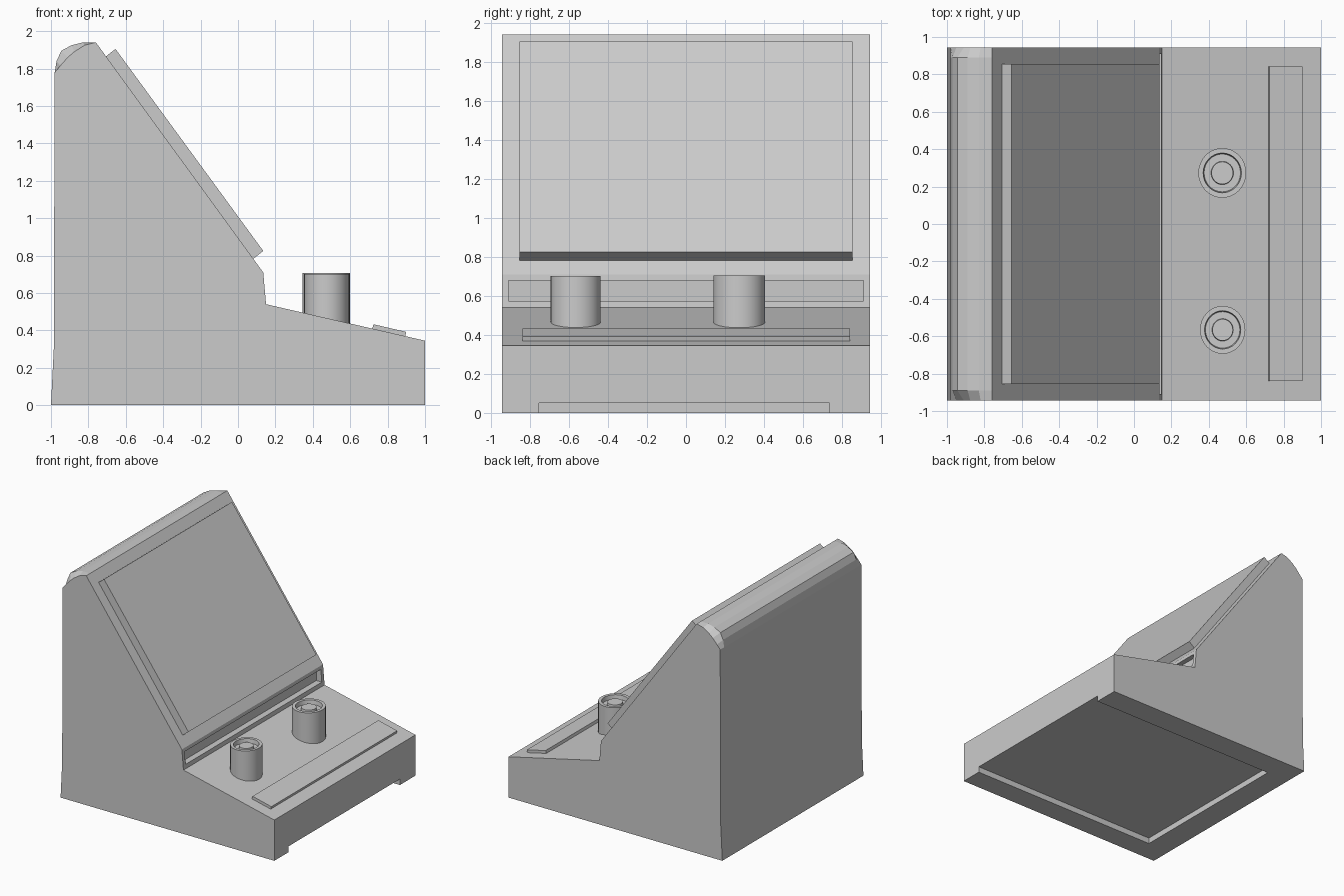
import bpy, bmesh, math
from mathutils import Vector

if "Cube" in bpy.data.objects:
    bpy.data.objects.remove(bpy.data.objects["Cube"])


def make_object(name, bm):
    bmesh.ops.recalc_face_normals(bm, faces=bm.faces)
    mesh = bpy.data.meshes.new(name)
    bm.to_mesh(mesh)
    bm.free()
    obj = bpy.data.objects.new(name, mesh)
    bpy.context.collection.objects.link(obj)
    return obj


def loft(name, sections):
    """Skin matching xz profiles, each given as (y, points), and cap the ends."""
    bm = bmesh.new()
    rings = [[bm.verts.new((x, y, z)) for x, z in pts] for y, pts in sections]
    n = len(rings[0])
    for a, b in zip(rings, rings[1:]):
        for i in range(n):
            j = (i + 1) % n
            bm.faces.new((a[i], a[j], b[j], b[i]))
    bm.faces.new(rings[0])
    bm.faces.new(rings[-1][::-1])
    return make_object(name, bm)


def prism(name, pts, y0, y1):
    return loft(name, [(y0, pts), (y1, pts)])


def box_profile(x0, x1, z0, z1):
    return [(x0, z0), (x1, z0), (x1, z1), (x0, z1)]


def smooth(obj):
    bpy.ops.object.select_all(action='DESELECT')
    obj.select_set(True)
    bpy.context.view_layer.objects.active = obj
    bpy.ops.object.shade_smooth_by_angle(angle=math.radians(30))


def cut(obj, cutter):
    mod = obj.modifiers.new("cut", 'BOOLEAN')
    mod.operation = 'DIFFERENCE'
    mod.solver = 'EXACT'
    mod.object = cutter
    cutter.hide_render = True
    bpy.context.view_layer.objects.active = obj
    bpy.ops.object.modifier_apply(modifier=mod.name)
    bpy.data.objects.remove(cutter)


# Console body: rounded top back edge, corners shaved at both ends
base = [(-1, 0), (1, 0), (1, 0.345), (0.15, 0.54), (0.135, 0.71), (-0.76, 1.94)]
back = [(-0.98, 1.78), (-0.985, 0.3)]
full = base + [(-0.83, 1.94), (-0.89, 1.925), (-0.945, 1.895), (-0.97, 1.84)] + back
shaved = base + [(-0.82, 1.925), (-0.875, 1.89), (-0.91, 1.86), (-0.95, 1.815)] + back
body = loft("console_body", [(-0.943, shaved), (-0.89, full), (0.89, full), (0.943, shaved)])

# Underside recess, open at the front, and the slot below the screen
cut(body, prism("underside_cutter", box_profile(-0.79, 1.1, -0.1, 0.05), -0.755, 0.735))
cut(body, prism("slot_cutter", box_profile(0.095, 0.2, 0.575, 0.68), -0.91, 0.91))

# Screen panel lying on the slope
prism("screen_panel", [(-0.72, 1.855), (-0.705, 1.866), (-0.655, 1.905),
                       (0.135, 0.825), (0.085, 0.785), (0.07, 0.774)], -0.855, 0.855)

# Raised strip on the shelf
prism("shelf_strip", [(0.715, 0.395), (0.724, 0.433), (0.9, 0.392), (0.89, 0.355)], -0.84, 0.842)


# Knobs with a dished top
def knob(name, loc, rx, ry, top):
    bm = bmesh.new()
    outline = [(1.0, 0.40), (1.0, top), (0.8, top), (0.76, top - 0.035), (0.47, top - 0.035),
               (0.45, top - 0.01)]
    sides, rings = 32, []
    for r, z in outline:
        rings.append([bm.verts.new((loc[0] + rx * r * math.cos(math.tau * i / sides),
                                    loc[1] + ry * r * math.sin(math.tau * i / sides), z))
                      for i in range(sides)])
    for a, b in zip(rings, rings[1:]):
        for i in range(sides):
            j = (i + 1) % sides
            bm.faces.new((a[i], a[j], b[j], b[i]))
    bm.faces.new(rings[0][::-1])
    bm.faces.new(rings[-1])
    smooth(make_object(name, bm))


knob("knob_right", (0.472, 0.273), 0.128, 0.133, 0.706)
knob("knob_left", (0.474, -0.566), 0.121, 0.128, 0.702)
